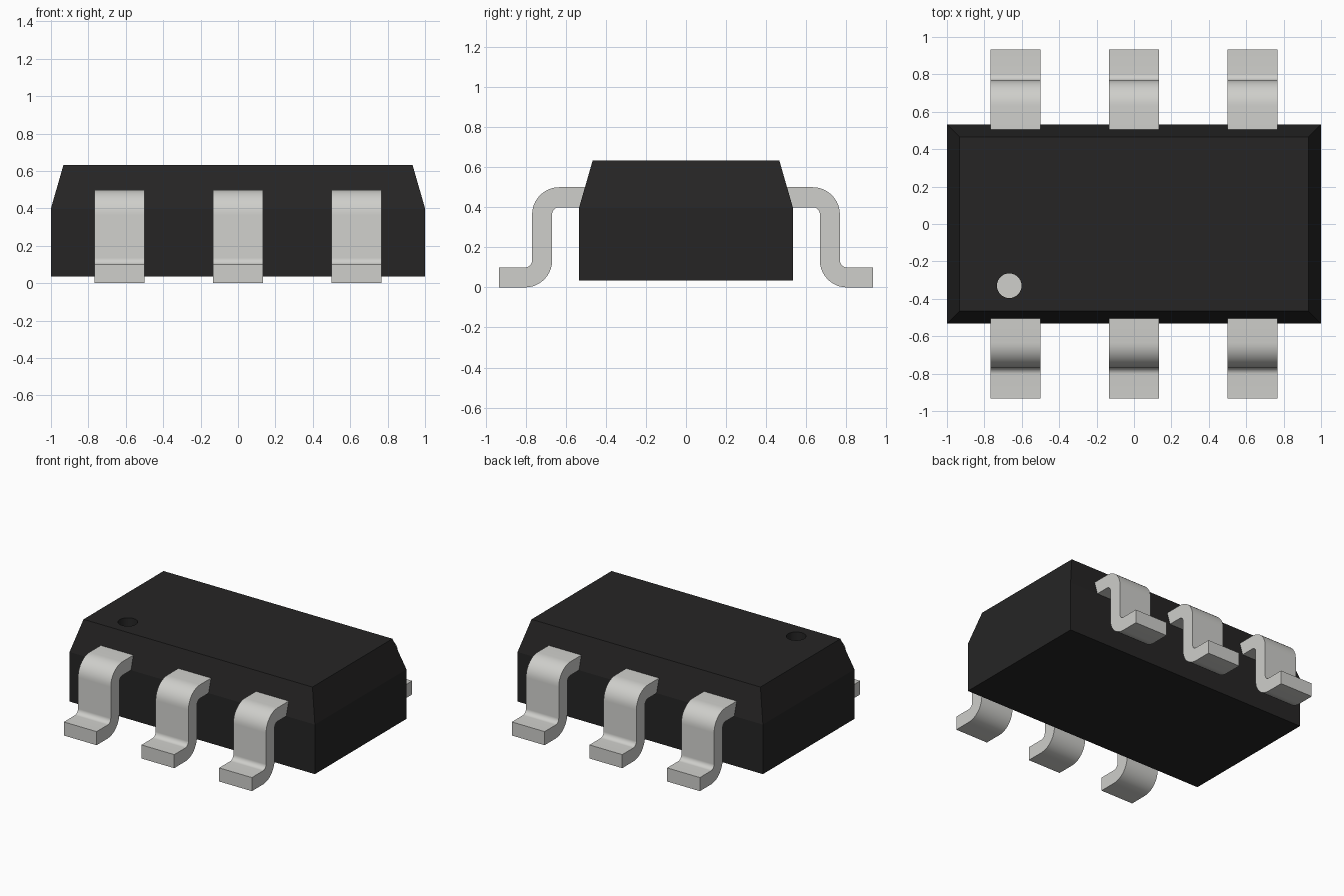
import bpy, bmesh, math

cube = bpy.data.objects.get("Cube")
if cube:
    bpy.data.objects.remove(cube, do_unlink=True)


def make_material(name, rgb, metallic=0.0, roughness=0.6):
    mat = bpy.data.materials.new(name)
    mat.use_nodes = True
    mat.diffuse_color = (*rgb, 1)
    bsdf = mat.node_tree.nodes["Principled BSDF"]
    bsdf.inputs["Base Color"].default_value = (*rgb, 1)
    bsdf.inputs["Metallic"].default_value = metallic
    bsdf.inputs["Roughness"].default_value = roughness
    return mat


black = make_material("black_plastic", (0.019, 0.0185, 0.0185))
metal = make_material("light_grey_metal", (0.62, 0.62, 0.595))


def make_object(name, bm, mat):
    bmesh.ops.recalc_face_normals(bm, faces=bm.faces)
    mesh = bpy.data.meshes.new(name)
    bm.to_mesh(mesh)
    bm.free()
    mesh.materials.append(mat)
    obj = bpy.data.objects.new(name, mesh)
    bpy.context.collection.objects.link(obj)
    return obj


def activate(obj):
    bpy.ops.object.select_all(action='DESELECT')
    obj.select_set(True)
    bpy.context.view_layer.objects.active = obj


def cylinder(name, radius, z0, z1, x, y, mat):
    bm = bmesh.new()
    bmesh.ops.create_cone(bm, cap_ends=True, segments=32, radius1=radius,
                          radius2=radius, depth=z1 - z0)
    bmesh.ops.translate(bm, verts=bm.verts, vec=(x, y, (z0 + z1) / 2))
    return make_object(name, bm, mat)


# Body: stacked rectangles, straight below the waist and tapered above it
bm = bmesh.new()
rings = []
for hx, hy, z in [(1.0, 0.533, 0.035), (1.0, 0.533, 0.40), (0.933, 0.466, 0.633)]:
    rings.append([bm.verts.new((sx * hx, sy * hy, z))
                  for sx, sy in [(-1, -1), (1, -1), (1, 1), (-1, 1)]])
for low, high in zip(rings, rings[1:]):
    for i in range(4):
        j = (i + 1) % 4
        bm.faces.new((low[i], low[j], high[j], high[i]))
bm.faces.new(rings[0][::-1])
bm.faces.new(rings[-1])
body = make_object("body", bm, black)

# Pin one marker: round recess with a light floor
DOT_X, DOT_Y, DOT_R, DOT_FLOOR = -0.667, -0.33, 0.066, 0.533
cutter = cylinder("marker_cutter", DOT_R, DOT_FLOOR, 0.70, DOT_X, DOT_Y, black)
cutter.hide_render = True
mod = body.modifiers.new("marker_recess", 'BOOLEAN')
mod.operation = 'DIFFERENCE'
mod.solver = 'EXACT'
mod.object = cutter
activate(body)
bpy.ops.object.modifier_apply(modifier=mod.name)
bpy.data.objects.remove(cutter, do_unlink=True)
cylinder("marker_floor", DOT_R, DOT_FLOOR - 0.002, DOT_FLOOR + 0.003, DOT_X, DOT_Y, metal)


# Leads: gull-wing profile extruded across the lead width
def arc(cy, cz, r, start, end, steps=10):
    return [(cy + r * math.cos(math.radians(start + (end - start) * i / steps)),
             cz + r * math.sin(math.radians(start + (end - start) * i / steps)))
            for i in range(steps + 1)]


R_IN, R_OUT, WIDTH = 0.035, 0.135, 0.267
UP_Y, UP_Z = -0.633, 0.50 - R_OUT      # centre of the shoulder bend
LOW_Y, LOW_Z = -0.803, R_OUT           # centre of the foot bend
profile = [(-0.49, 0.50)]
profile += arc(UP_Y, UP_Z, R_OUT, 90, 180)
profile += arc(LOW_Y, LOW_Z, R_IN, 0, -90)
profile += [(-0.933, 0.10), (-0.933, 0.0)]
profile += arc(LOW_Y, LOW_Z, R_OUT, -90, 0)
profile += arc(UP_Y, UP_Z, R_IN, 180, 90)
profile += [(-0.49, 0.40)]

for side, sign in (("front", 1), ("back", -1)):
    for label, x in (("right", -0.633), ("middle", 0.0), ("left", 0.633)):
        bm = bmesh.new()
        face = bm.faces.new([bm.verts.new((x - WIDTH / 2, y * sign, z)) for y, z in profile])
        ext = bmesh.ops.extrude_face_region(bm, geom=[face])
        moved = [v for v in ext["geom"] if isinstance(v, bmesh.types.BMVert)]
        bmesh.ops.translate(bm, verts=moved, vec=(WIDTH, 0, 0))
        lead = make_object(f"{side}_{label}_lead", bm, metal)
        activate(lead)
        bpy.ops.object.shade_smooth_by_angle(angle=math.radians(30))
